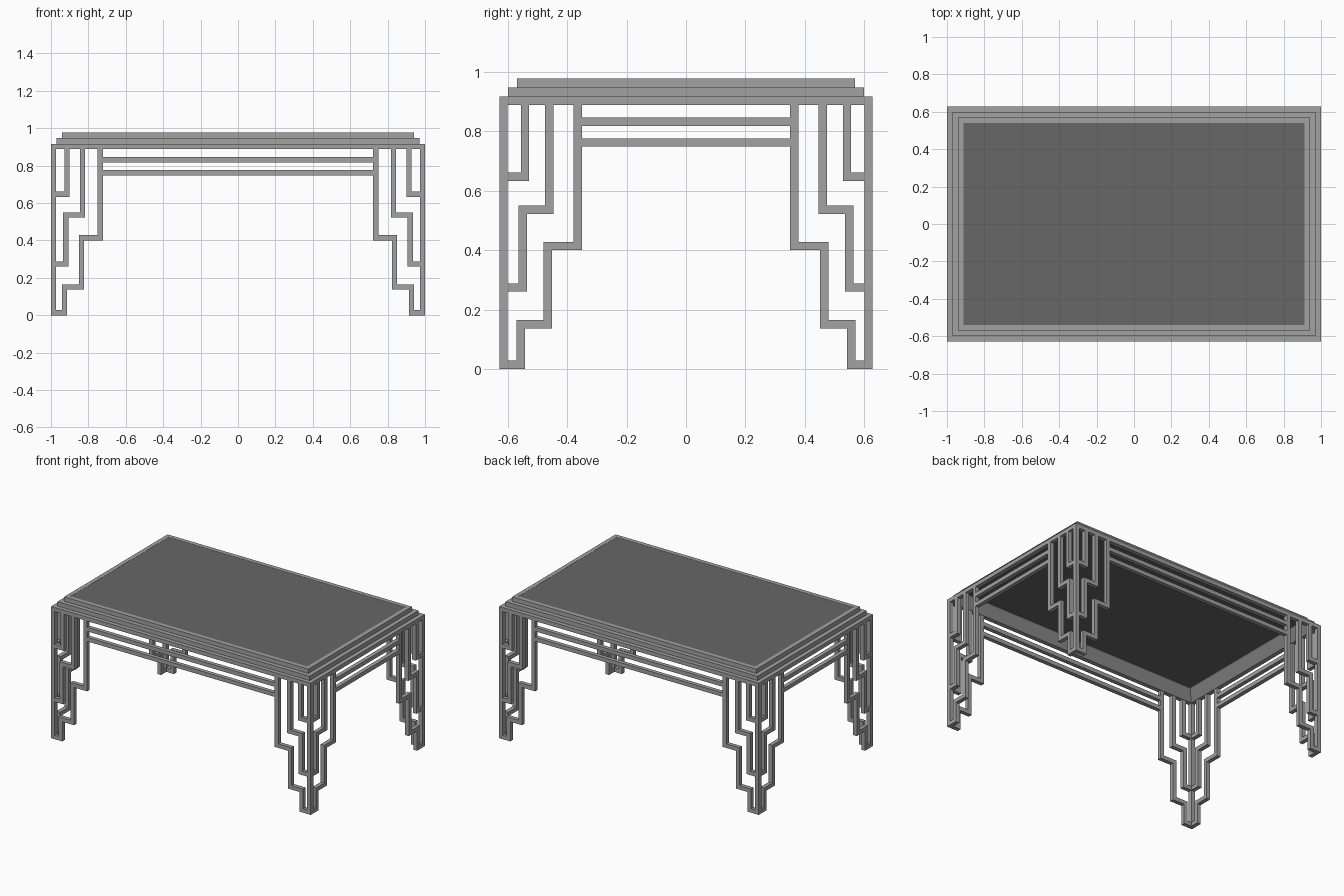
import bpy, bmesh
from mathutils import Vector

if "Cube" in bpy.data.objects:
    bpy.data.objects.remove(bpy.data.objects["Cube"])

HX, HY, T = 1.0, 0.628, 0.028       # half length, half width, bar thickness
RAIL_Z = 0.889                      # underside of the table top


def material(name, grey):
    mat = bpy.data.materials.new(name)
    mat.diffuse_color = (grey, grey, grey, 1)
    mat.use_nodes = True
    mat.node_tree.nodes["Principled BSDF"].inputs["Base Color"].default_value = mat.diffuse_color
    return mat


FRAME = material("grey_frame", .36)
DARK = material("dark_panel", .135)


def finish(name, bm, mirror=(False, False), mat=FRAME):
    bmesh.ops.recalc_face_normals(bm, faces=bm.faces)
    me = bpy.data.meshes.new(name)
    bm.to_mesh(me)
    bm.free()
    me.materials.append(mat)
    ob = bpy.data.objects.new(name, me)
    bpy.context.collection.objects.link(ob)
    if any(mirror):
        mod = ob.modifiers.new("mirror", 'MIRROR')
        mod.use_axis[0], mod.use_axis[1] = mirror
        mod.use_mirror_merge = False
    return ob


def add_box(bm, lo, hi):
    verts = bmesh.ops.create_cube(bm, size=1)["verts"]
    for v in verts:
        v.co = [(a + b) / 2 + c * (b - a) for a, b, c in zip(lo, hi, v.co)]


def ribbon(path):
    """Outline of a right-angled path thickened to T with mitred corners."""
    pts = [Vector(p) for p in path]
    left, right = [], []
    for i, p in enumerate(pts):
        normals = []
        for a, b in ((i - 1, i), (i, i + 1)):
            if a >= 0 and b < len(pts):
                d = (pts[b] - pts[a]).normalized()
                normals.append(Vector((-d.y, d.x)))
        off = sum(normals, Vector((0, 0))) * (T / 2)
        left.append(p + off)
        right.append(p - off)
    return left + right[::-1]


def add_fret(bm, path, place):
    outline = ribbon(path)
    a = [bm.verts.new(place(u, z, 0)) for u, z in outline]
    b = [bm.verts.new(place(u, z, T)) for u, z in outline]
    n, m = len(a), len(a) // 2
    for i in range(n):
        j = (i + 1) % n
        bm.faces.new((a[i], a[j], b[j], b[i]))
    for ring in (a, b):
        for i in range(m - 1):
            bm.faces.new((ring[i], ring[i + 1], ring[n - 2 - i], ring[n - 1 - i]))


# stepped fretwork: (distance in from the corner, height)
FRETS = [
    [(T, .014), (.072, .014), (.072, .151), (.163, .151), (.163, .414), (.264, .414), (.264, RAIL_Z)],
    [(T, .274), (.079, .274), (.079, .536), (.168, .536), (.168, RAIL_Z)],
    [(T, .647), (.086, .647), (.086, RAIL_Z)],
]
places = {
    "front_leg_fretwork": lambda u, z, d: (HX - u, -HY + d, z),
    "side_leg_fretwork": lambda u, z, d: (HX - d, -HY + u, z),
}
for name, place in places.items():
    bm = bmesh.new()
    for path in FRETS:
        add_fret(bm, path, place)
    finish(name, bm, (True, True))

# corner posts
bm = bmesh.new()
add_box(bm, (HX - T, -HY, 0), (HX, -HY + T, RAIL_Z))
finish("corner_posts", bm, (True, True))

# paired rails between the legs
front, side = bmesh.new(), bmesh.new()
for z in (.762, .832):
    ex, ey = HX - .278, HY - .278
    add_box(front, (-ex, -HY, z - T / 2), (ex, -HY + T, z + T / 2))
    add_box(side, (HX - T, -ey, z - T / 2), (HX, ey, z + T / 2))
finish("front_rails", front, (False, True))
finish("side_rails", side, (True, False))

# stepped top frame: (inset, height) profile carried round the rectangle
profile = [(0, RAIL_Z), (0, .917), (.029, .917), (.029, .947), (.059, .947),
           (.059, .977), (.088, .977), (.088, .948), (.03, RAIL_Z)]
bm = bmesh.new()
rings = [[bm.verts.new((sx * (HX - i), sy * (HY - i), z))
          for sx, sy in ((-1, -1), (1, -1), (1, 1), (-1, 1))] for i, z in profile]
for k, r in enumerate(rings):
    s = rings[(k + 1) % len(rings)]
    for i in range(4):
        j = (i + 1) % 4
        bm.faces.new((r[i], r[j], s[j], s[i]))
finish("top_frame", bm)

# dark inset table panel
bm = bmesh.new()
add_box(bm, (-HX + .088, -HY + .088, .952), (HX - .088, HY - .088, .976))
finish("table_panel", bm, mat=DARK)
